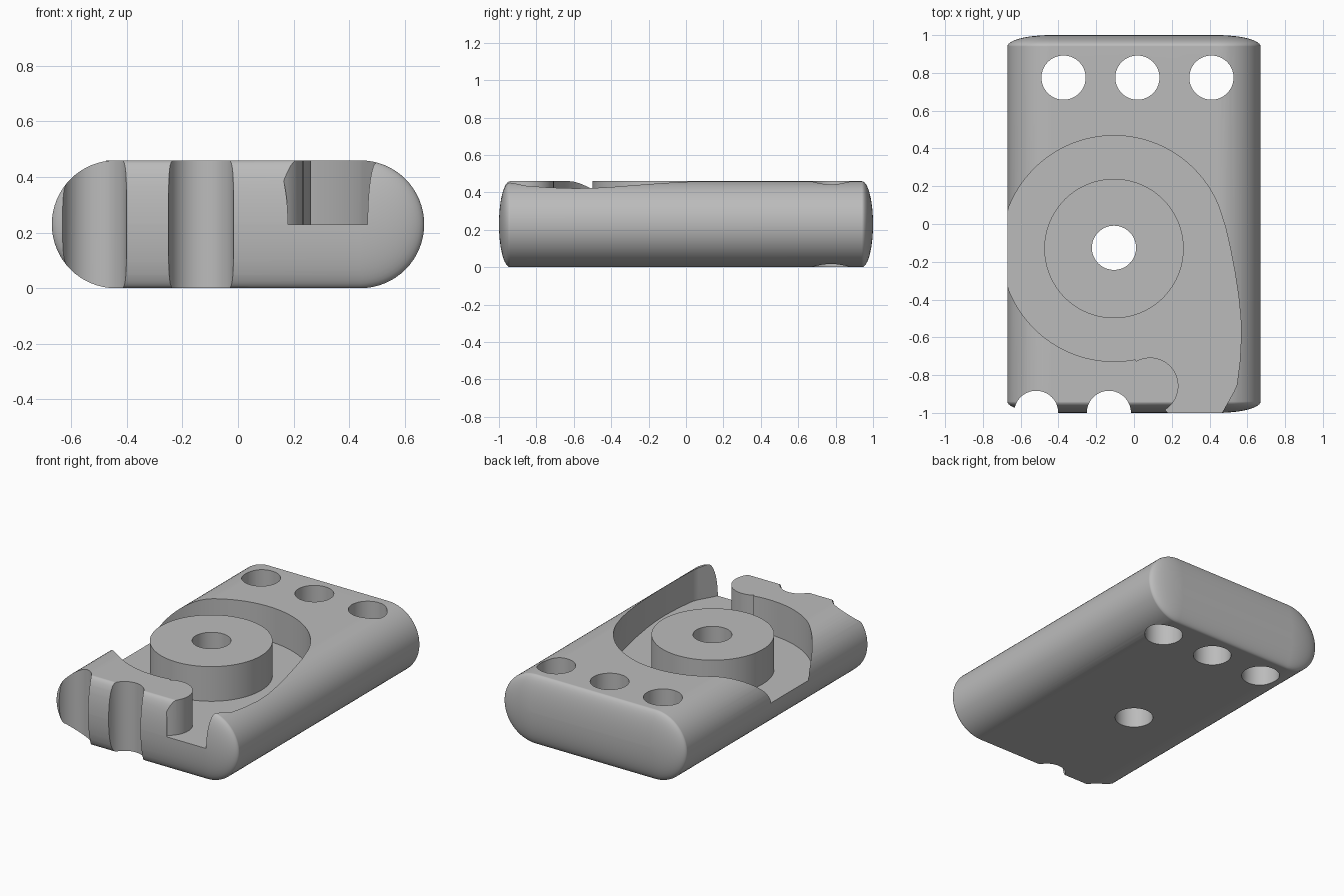
import bpy, bmesh, math

if "Cube" in bpy.data.objects:
    bpy.data.objects.remove(bpy.data.objects["Cube"])

MID, TOP = 0.23, 0.46          # half height / pocket floor, full height
CX, CY = -0.106, -0.13         # pocket and boss centre

grey = bpy.data.materials.new("plain grey")
grey.diffuse_color = (0.5, 0.5, 0.5, 1)
grey.use_nodes = True
grey.node_tree.nodes["Principled BSDF"].inputs["Base Color"].default_value = grey.diffuse_color


def finish(name, bm):
    bmesh.ops.recalc_face_normals(bm, faces=bm.faces)
    me = bpy.data.meshes.new(name)
    bm.to_mesh(me)
    bm.free()
    me.materials.append(grey)
    ob = bpy.data.objects.new(name, me)
    bpy.context.collection.objects.link(ob)
    return ob


def prism(name, pts, z0, z1):
    bm = bmesh.new()
    lo = [bm.verts.new((x, y, z0)) for x, y in pts]
    hi = [bm.verts.new((x, y, z1)) for x, y in pts]
    bm.faces.new(lo)
    bm.faces.new(hi)
    n = len(pts)
    for i in range(n):
        j = (i + 1) % n
        bm.faces.new((lo[i], lo[j], hi[j], hi[i]))
    return finish(name, bm)


def arc(cx, cy, r, a0, a1, n):
    angs = [math.radians(a0 + (a1 - a0) * i / n) for i in range(n + 1)]
    return [(cx + r * math.cos(a), cy + r * math.sin(a)) for a in angs]


def cylinder(name, x, y, r, z0, z1, n=64):
    return prism(name, arc(x, y, r, 0, 360, n)[:-1], z0, z1)


def boolean(target, tool, operation):
    mod = target.modifiers.new("bool", 'BOOLEAN')
    mod.operation, mod.object, mod.solver = operation, tool, 'EXACT'
    bpy.context.view_layer.objects.active = target
    bpy.ops.object.modifier_apply(modifier=mod.name)
    bpy.data.objects.remove(tool)


# Body: stadium section lofted along y with elliptical ends
def section(r):
    return (arc(0.44, MID, r, -90, 90, 32) + arc(-0.44, MID, r, 90, 270, 32))


steps = [math.radians(90 * i / 12) for i in range(13)]
end = [(0.94 + 0.06 * math.sin(t), max(0.23 * math.cos(t), 0.003)) for t in steps]
stations = [(-y, r) for y, r in reversed(end)] + end
bm = bmesh.new()
rings = [[bm.verts.new((x, y, z)) for x, z in section(r)] for y, r in stations]
for a, b in zip(rings, rings[1:]):
    for i in range(len(a)):
        j = (i + 1) % len(a)
        bm.faces.new((a[i], a[j], b[j], b[i]))
bm.faces.new(rings[0])
bm.faces.new(rings[-1])
body = finish("housing_body", bm)

# Round pocket with a curved channel leaving through the front
outline = [(0.28, -1.1), (0.18, -1.0)]
outline += arc(0.085, -0.857, 0.15, -58, 120, 24)
outline += arc(CX, CY, 0.598, -79, -338, 80)
outline += [(0.485, -0.02), (0.51, -0.13), (0.533, -0.25), (0.553, -0.38),
            (0.565, -0.5), (0.567, -0.6), (0.56, -0.73), (0.545, -0.85),
            (0.53, -0.885), (0.466, -1.0), (0.466, -1.1)]
boolean(body, prism("pocket_cutter", outline, MID, 0.7), 'DIFFERENCE')

# Central boss
boolean(body, cylinder("boss", CX, CY, 0.369, 0.12, TOP, 96), 'UNION')

# Through holes: back row, boss centre, two half holes in the front edge
for x, y in [(-0.373, 0.775), (0.018, 0.775), (0.41, 0.775),
             (CX, -0.126), (-0.518, -1.0), (-0.133, -1.0)]:
    boolean(body, cylinder("drill", x, y, 0.117, -0.2, 0.7), 'DIFFERENCE')

# Smooth shading with crisp cut edges
bpy.ops.object.select_all(action='DESELECT')
body.select_set(True)
bpy.context.view_layer.objects.active = body
bpy.ops.object.shade_smooth_by_angle(angle=math.radians(30))
wn = body.modifiers.new("weighted normals", 'WEIGHTED_NORMAL')
wn.keep_sharp = True
